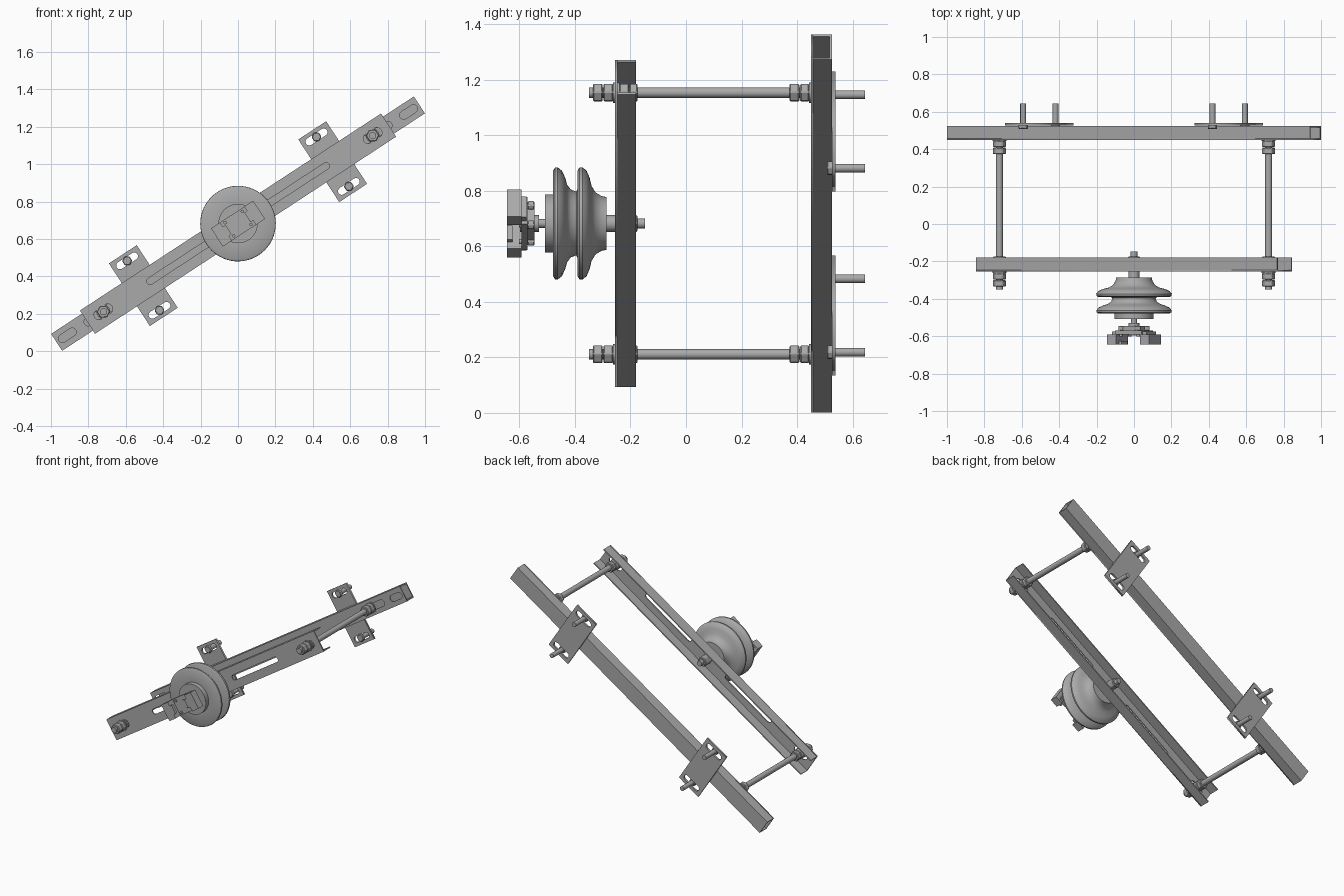
import bpy, bmesh, math
from mathutils import Matrix, Vector

cube = bpy.data.objects.get("Cube")
if cube:
    bpy.data.objects.remove(cube)

# Everything is built level along x, then tilted about y
TILT = Matrix.Translation((0, 0, 0.682)) @ Matrix.Rotation(-math.radians(33.2), 4, 'Y')
FACE = Matrix.Rotation(math.radians(90), 4, 'X')   # local z axis -> -y

steel = bpy.data.materials.new("grey steel")
steel.use_nodes = True
grey = (0.4, 0.4, 0.4, 1)
steel.diffuse_color = grey
steel.node_tree.nodes["Principled BSDF"].inputs["Base Color"].default_value = grey


def add(name, mesh, smooth=False):
    mesh.transform(TILT)
    mesh.materials.clear()
    mesh.materials.append(steel)
    ob = bpy.data.objects.new(name, mesh)
    bpy.context.collection.objects.link(ob)
    if smooth:
        bpy.ops.object.select_all(action='DESELECT')
        ob.select_set(True)
        bpy.context.view_layer.objects.active = ob
        bpy.ops.object.shade_smooth_by_angle(angle=math.radians(35))
    return ob


def finish(name, bm, smooth=False):
    bmesh.ops.recalc_face_normals(bm, faces=bm.faces)
    mesh = bpy.data.meshes.new(name)
    bm.to_mesh(mesh)
    bm.free()
    return add(name, mesh, smooth)


def box(name, x, y, z):
    """Box from (min, max) pairs."""
    bm = bmesh.new()
    mid = Vector([sum(p) / 2 for p in (x, y, z)])
    size = [p[1] - p[0] for p in (x, y, z)]
    bmesh.ops.create_cube(bm, size=1, matrix=Matrix.Translation(mid) @ Matrix.Diagonal((*size, 1)))
    return finish(name, bm)


def rod(name, x, z, y0, y1, r, sides=24, r_back=None):
    """Cylinder, cone or hex nut lying along y."""
    bm = bmesh.new()
    place = Matrix.Translation((x, (y0 + y1) / 2, z)) @ FACE
    bmesh.ops.create_cone(bm, cap_ends=True, segments=sides, radius1=r_back or r,
                          radius2=r, depth=y1 - y0, matrix=place)
    return finish(name, bm, sides > 6)


def nut(name, x, z, y0, y1, r):
    ob = rod(name, x, z, y0, y1, r, 6)
    mod = ob.modifiers.new("chamfer", 'BEVEL')
    mod.width = 0.004
    return ob


def slot_points(x, z, half, r, n=8):
    pts = []
    for side, start in ((1, -90), (-1, 90)):
        for i in range(n + 1):
            a = math.radians(start + 180 * i / n)
            pts.append((x + side * (half - r) + r * math.cos(a), z + r * math.sin(a)))
    return pts


def slotted_plate(name, x, hx, hz, y0, y1, slots):
    """Flat plate facing y with rounded slots (x, z, half length, radius)."""
    cu = bpy.data.curves.new(name, 'CURVE')
    cu.dimensions, cu.fill_mode, cu.extrude = '2D', 'BOTH', (y1 - y0) / 2
    loops = [[(x - hx, -hz), (x + hx, -hz), (x + hx, hz), (x - hx, hz)]]
    loops += [slot_points(*s) for s in slots]
    for loop in loops:
        sp = cu.splines.new('POLY')
        sp.points.add(len(loop) - 1)
        for p, (a, b) in zip(sp.points, loop):
            p.co = (a, b, 0, 1)
        sp.use_cyclic_u = True
    tmp = bpy.data.objects.new("tmp", cu)
    mesh = bpy.data.meshes.new_from_object(tmp)
    bpy.data.objects.remove(tmp)
    mesh.name = name
    mesh.transform(Matrix.Translation((0, (y0 + y1) / 2, 0)) @ FACE)
    return add(name, mesh)


# Rear rail: hollow square section with a slotted front
RL, RW = 1.159, 0.054
slots = [(s * c, 0, h, 0.022) for s in (-1, 1) for c, h in ((1.09, 0.053), (0.88, 0.1))]
slotted_plate("rear_rail_front", 0, RL, RW, 0.45, 0.458, slots)
box("rear_rail_back", (-RL, RL), (0.517, 0.525), (-RW, RW))
for s, side in ((-1, "lower"), (1, "upper")):
    box("rear_rail_" + side, (-RL, RL), (0.458, 0.517), sorted((s * RW, s * (RW - 0.008))))

# Front channel: slotted web with two flanges, open to the back
CL, CW = 0.962, 0.074
slots = [(s * c, 0, h, r) for s in (-1, 1) for c, h, r in ((0.37, 0.21, 0.018), (0.86, 0.055, 0.027))]
slotted_plate("front_channel_web", 0, CL, CW, -0.255, -0.247, slots)
for s, side in ((-1, "lower"), (1, "upper")):
    box("front_channel_" + side, (-CL, CL), (-0.247, -0.18), sorted((s * CW, s * (CW - 0.008))))

for s, side in ((-1, "right"), (1, "left")):
    # Spacer rods with nuts and washers
    x = s * 0.86
    rod(side + "_spacer_rod", x, 0, -0.35, 0.47, 0.019)
    for y0, y1 in ((-0.335, -0.3), (-0.297, -0.262), (-0.24, -0.205), (-0.203, -0.174),
                   (0.373, 0.408), (0.411, 0.444)):
        nut(side + "_rod_nut", x, 0, y0, y1, 0.036)
    for y0 in (-0.262, -0.247, 0.443):
        rod(side + "_rod_washer", x, 0, y0, y0 + 0.007, 0.037)

    # Mounting plate with two slots and bolts
    x = s * 0.605
    slotted_plate(side + "_mounting_plate", x, 0.089, 0.2, 0.526, 0.539,
                  [(x, z, 0.066, 0.02) for z in (-0.158, 0.158)])
    for z in (-0.158, 0.158):
        rod(side + "_mounting_bolt", x, z, 0.515, 0.645, 0.0155)
        nut(side + "_bolt_head", x, z, 0.508, 0.53, 0.027)

# Ribbed insulator: half profile (y, radius) spun about y
profile = [(-0.507, 0), (-0.507, 0.105), (-0.476, 0.105), (-0.478, 0.19), (-0.472, 0.201),
           (-0.462, 0.202), (-0.447, 0.19), (-0.435, 0.165), (-0.428, 0.14), (-0.415, 0.122),
           (-0.395, 0.115), (-0.388, 0.13), (-0.39, 0.19), (-0.384, 0.201), (-0.373, 0.202),
           (-0.358, 0.19), (-0.347, 0.165), (-0.34, 0.135), (-0.326, 0.112), (-0.305, 0.099),
           (-0.287, 0.095), (-0.287, 0)]
bm = bmesh.new()
verts = [bm.verts.new((r, y, 0)) for y, r in profile]
edges = [bm.edges.new(pair) for pair in zip(verts, verts[1:])]
bmesh.ops.spin(bm, geom=verts + edges, cent=(0, 0, 0), axis=(0, 1, 0), angle=math.tau, steps=56)
bmesh.ops.remove_doubles(bm, verts=bm.verts, dist=0.0001)
finish("insulator", bm, True)

# Insulator studs
rod("rear_collar", 0, 0, -0.29, -0.255, 0.03)
rod("rear_stud", 0, 0, -0.26, -0.148, 0.018)
nut("rear_stud_nut", 0, 0, -0.245, -0.175, 0.034)
rod("front_stud", 0, 0, -0.54, -0.5, 0.016)

# Clamp: base plate, stepped saddle and two jaws
box("clamp_base", (-0.085, 0.085), (-0.592, -0.57), (-0.058, 0.058))
box("clamp_saddle", (-0.05, 0.05), (-0.572, -0.545), (-0.045, 0.045))
rod("clamp_boss", 0, 0, -0.597, -0.53, 0.03)
for s, side in ((-1, "right"), (1, "left")):
    box(side + "_clamp_jaw", sorted((s * 0.077, s * 0.135)), (-0.645, -0.592), (-0.058, 0.058))
    box(side + "_jaw_lip", sorted((s * 0.06, s * 0.09)), (-0.645, -0.625), (-0.03, 0.03))
    box(side + "_jaw_step", sorted((s * 0.08, s * 0.11)), (-0.595, -0.575), (-0.045, 0.045))
    for z in (-0.042, 0.042):
        rod("clamp_bolt", s * 0.055, z, -0.602, -0.55, 0.009, 12)
        nut("clamp_nut", s * 0.055, z, -0.571, -0.545, 0.017)
